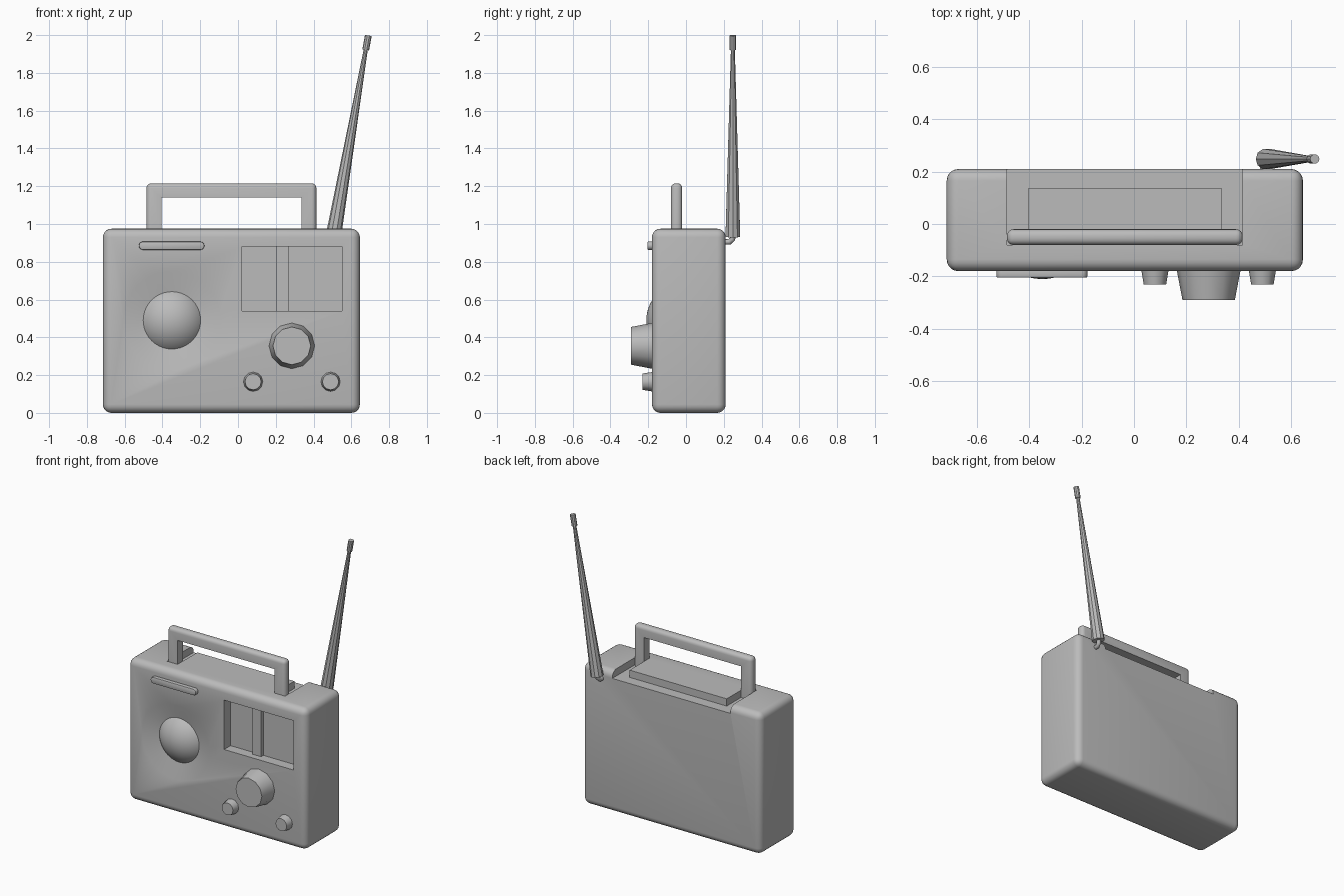
import bpy, bmesh, math
from mathutils import Vector, Matrix

if "Cube" in bpy.data.objects:
    bpy.data.objects.remove(bpy.data.objects["Cube"], do_unlink=True)

grey = bpy.data.materials.new("plain_grey")
grey.use_nodes = True
GREY = (0.5, 0.5, 0.5, 1)
grey.diffuse_color = GREY
grey.node_tree.nodes["Principled BSDF"].inputs["Base Color"].default_value = GREY

FRONT, BACK = -0.18, 0.21


def make(name, bm):
    bmesh.ops.recalc_face_normals(bm, faces=bm.faces)
    mesh = bpy.data.meshes.new(name)
    bm.to_mesh(mesh)
    bm.free()
    ob = bpy.data.objects.new(name, mesh)
    bpy.context.collection.objects.link(ob)
    mesh.materials.append(grey)
    return ob


def box(name, x0, x1, y0, y1, z0, z1):
    bm = bmesh.new()
    bmesh.ops.create_cube(bm, size=1)
    for v in bm.verts:
        v.co = Vector(((x0 + x1) / 2 + v.co.x * (x1 - x0),
                       (y0 + y1) / 2 + v.co.y * (y1 - y0),
                       (z0 + z1) / 2 + v.co.z * (z1 - z0)))
    return make(name, bm)


def prism(name, points, direction):
    """Extrude a closed outline of 3D points."""
    bm = bmesh.new()
    face = bm.faces.new([bm.verts.new(p) for p in points])
    new = bmesh.ops.extrude_face_region(bm, geom=[face])["geom"]
    bmesh.ops.translate(bm, vec=direction,
                        verts=[g for g in new if isinstance(g, bmesh.types.BMVert)])
    return make(name, bm)


def frustum(name, start, end, r0, r1, sides):
    start, end = Vector(start), Vector(end)
    axis = end - start
    bm = bmesh.new()
    bmesh.ops.create_cone(bm, cap_ends=True, segments=sides, radius1=r0,
                          radius2=r1, depth=axis.length)
    turn = axis.to_track_quat("Z", "Y").to_matrix().to_4x4()
    bm.transform(Matrix.Translation((start + end) / 2) @ turn)
    return make(name, bm)


def bevel(ob, width, segments):
    m = ob.modifiers.new("bevel", "BEVEL")
    m.width, m.segments, m.limit_method = width, segments, "ANGLE"


def cut(ob, cutter):
    m = ob.modifiers.new("cut", "BOOLEAN")
    m.operation, m.solver, m.object = "DIFFERENCE", "EXACT", cutter
    cutter.hide_render = True
    cutter.hide_set(True)


def finish(ob, angle=35):
    """Apply modifiers, then smooth the shallow edges."""
    bpy.ops.object.select_all(action="DESELECT")
    bpy.context.view_layer.objects.active = ob
    ob.select_set(True)
    for m in list(ob.modifiers):
        bpy.ops.object.modifier_apply(modifier=m.name)
    bpy.ops.object.shade_smooth_by_angle(angle=math.radians(angle))


# U outline shared by the handle and the groove it folds into
X0, X1, ARM, FLOOR, HINGE = -0.485, 0.415, 0.08, 0.925, -0.08


def u_outline(reach, inner):
    return [(X0, 0), (X0, reach), (X1, reach), (X1, 0),
            (X1 - ARM, 0), (X1 - ARM, inner), (X0 + ARM, inner), (X0 + ARM, 0)]


# Case with handle groove, speaker dish and dial window cut into it
body = box("body", -0.715, 0.645, FRONT, BACK, 0, 0.975)
bevel(body, 0.045, 5)
groove = prism("groove_cutter", [(x, HINGE + t, FLOOR) for x, t in u_outline(0.4, 0.215)],
               (0, 0, 0.2))
SX, SZ = -0.35, 0.49
dish = frustum("speaker_cutter", (SX, FRONT - 0.01, SZ), (SX, FRONT + 0.04, SZ),
               0.283, 0.155, 48)
window = box("window_cutter", 0.02, 0.55, FRONT - 0.1, FRONT + 0.07, 0.54, 0.88)
for cutter in (groove, dish, window):
    cut(body, cutter)
finish(body)
for cutter in (groove, dish, window):
    bpy.data.objects.remove(cutter, do_unlink=True)

# Carrying handle
handle = prism("handle", [(x, HINGE, FLOOR + t) for x, t in u_outline(0.29, 0.215)],
               (0, 0.06, 0))
bm = bmesh.new()
bm.from_mesh(handle.data)
outer = [e for e in bm.edges
         if all(v.co.z > FLOOR + 0.28 for v in e.verts)
         or (all(v.co.x in (min(w.co.x for w in bm.verts), max(w.co.x for w in bm.verts))
                 for v in e.verts) and abs(e.verts[0].co.z - e.verts[1].co.z) > 0.1)]
bmesh.ops.bevel(bm, geom=outer, offset=0.025, segments=4, profile=0.5, affect="EDGES")
bm.to_mesh(handle.data)
bm.free()
finish(handle)

# Speaker dome: a shallow spherical cap
bm = bmesh.new()
bmesh.ops.create_uvsphere(bm, u_segments=40, v_segments=40, radius=0.2)
bmesh.ops.bisect_plane(bm, geom=bm.verts[:] + bm.edges[:] + bm.faces[:],
                       plane_co=(0, 0, 0.125), plane_no=(0, 0, 1), clear_inner=True)
bm.transform(Matrix.Translation((SX, -0.01, SZ)) @ Matrix.Rotation(math.pi / 2, 4, "X"))
finish(make("speaker_dome", bm))

# Pill-shaped trim bar above the speaker
R, BZ = 0.022, 0.885
pill = []
for cx, a0 in ((-0.2, -90), (-0.503, 90)):
    for i in range(9):
        a = math.radians(a0 + i * 22.5)
        pill.append((cx + R * math.cos(a), FRONT + 0.01, BZ + R * math.sin(a)))
trim = prism("trim_bar", pill, (0, -0.035, 0))
bevel(trim, 0.005, 2)
finish(trim)

# Tuning needle inside the window
finish(box("tuning_needle", 0.205, 0.27, FRONT + 0.045, FRONT + 0.08, 0.54, 0.88))

# Knobs
for name, x, z, r0, r1, depth, sides in (
        ("tuning_knob", 0.285, 0.355, 0.122, 0.1, 0.11, 12),
        ("left_knob", 0.49, 0.165, 0.052, 0.043, 0.05, 12),
        ("right_knob", 0.08, 0.165, 0.052, 0.043, 0.05, 12)):
    finish(frustum(name, (x, FRONT + 0.005, z), (x, FRONT - depth, z), r0, r1, sides))

# Aerial with its tip and bent hinge peg
foot, neck, tip = (0.505, 0.248, 0.935), (0.676, 0.248, 1.922), (0.69, 0.248, 1.998)
finish(frustum("aerial_rod", foot, neck, 0.041, 0.011, 10))
finish(frustum("aerial_tip", neck, tip, 0.018, 0.018, 10))
curve = bpy.data.curves.new("aerial_hinge", "CURVE")
curve.dimensions, curve.bevel_depth, curve.bevel_resolution = "3D", 0.015, 2
curve.use_fill_caps = True
path = curve.splines.new("POLY")
path.points.add(3)
for p, co in zip(path.points, ((0.495, 0.2, 0.905), (0.497, 0.23, 0.905),
                               (0.501, 0.247, 0.92), (0.506, 0.248, 0.95))):
    p.co = (*co, 1)
curve.materials.append(grey)
bpy.context.collection.objects.link(bpy.data.objects.new("aerial_hinge", curve))
